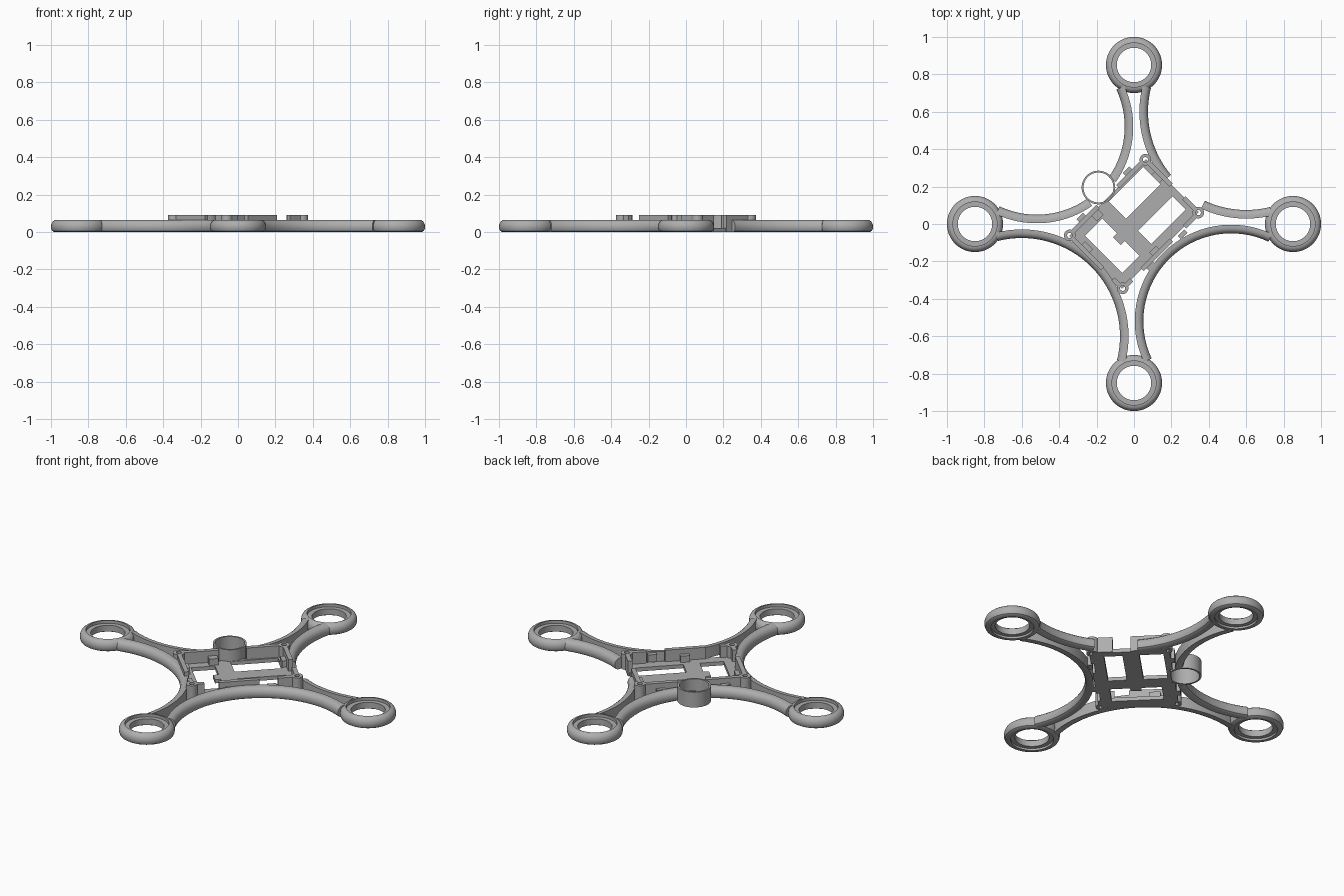
import bpy, bmesh, math
from mathutils import Matrix

cube = bpy.data.objects.get("Cube")
if cube:
    bpy.data.objects.remove(cube)

grey = bpy.data.materials.new("plastic_grey")
grey.use_nodes = True
grey.diffuse_color = (0.42, 0.42, 0.42, 1)
grey.node_tree.nodes["Principled BSDF"].inputs["Base Color"].default_value = grey.diffuse_color


def finish(name, bm, smooth):
    bmesh.ops.recalc_face_normals(bm, faces=bm.faces)
    mesh = bpy.data.meshes.new(name)
    bm.to_mesh(mesh)
    bm.free()
    mesh.materials.append(grey)
    obj = bpy.data.objects.new(name, mesh)
    bpy.context.collection.objects.link(obj)
    if smooth:
        bpy.ops.object.select_all(action='DESELECT')
        obj.select_set(True)
        bpy.context.view_layer.objects.active = obj
        bpy.ops.object.shade_smooth_by_angle(angle=math.radians(35))
    return obj


def sweep(name, center, profile, start=0, end=360, steps=48):
    """Turn a closed (radius, z) profile about a vertical axis."""
    bm = bmesh.new()
    full = end - start == 360
    rows = []
    for i in range(steps if full else steps + 1):
        a = math.radians(start + (end - start) * i / steps)
        rows.append([bm.verts.new((center[0] + r * math.cos(a),
                                   center[1] + r * math.sin(a), z)) for r, z in profile])
    n = len(profile)
    for i in range(steps):
        a, b = rows[i], rows[(i + 1) % len(rows)]
        for j in range(n):
            k = (j + 1) % n
            bm.faces.new((a[j], a[k], b[k], b[j]))
    if not full:
        bm.faces.new(rows[0])
        bm.faces.new(rows[-1])
    return finish(name, bm, True)


def boxes(name, spans, z0, z1):
    """Boxes given as (u0, u1, w0, w1) on axes turned 45 degrees."""
    bm = bmesh.new()
    for u0, u1, w0, w1 in spans:
        m = Matrix.Translation(((u0 + u1) / 2, (w0 + w1) / 2, (z0 + z1) / 2))
        bmesh.ops.create_cube(bm, size=1, matrix=m @ Matrix.Diagonal((u1 - u0, w1 - w0, z1 - z0, 1)))
    bmesh.ops.rotate(bm, verts=bm.verts, matrix=Matrix.Rotation(math.pi / 4, 3, 'Z'))
    return finish(name, bm, False)


def pipe(outer, inner, z0, z1):
    return [(inner, z0), (outer, z0), (outer, z1), (inner, z1)]


# Rounded outer edge shared by motor rings and arm rails: (depth, z)
EDGE = [(.016, 0), (.006, .006), (.001, .018), (0, .03), (.002, .042),
        (.008, .054), (.018, .062), (.03, .065)]

# Motor rings with an inner ledge
ring = [(.092, .012), (.115, .012), (.115, 0)] + [(.15 - d, z) for d, z in EDGE]
ring += [(.118, .065), (.118, .048), (.092, .048)]
for name, pos in (("front", (0, -.85)), ("back", (0, .85)), ("left", (.85, 0)), ("right", (-.85, 0))):
    sweep(name + "_motor_ring", pos, ring, steps=64)


# Curved arm rails
def rail(name, center, radius, start, end):
    profile = [(radius + d, z) for d, z in EDGE] + [(radius + .046, .065), (radius + .046, 0)]
    sweep(name, center, profile, start, end, 32)


rail("front_left_rail", (.52, -.52), .47, 65, 205)
rail("front_right_rail", (-.6, -.6), .525, -14, 104)
rail("back_left_rail_a", (.6, .6), .525, 166, 220)
rail("back_left_rail_b", (.6, .6), .525, 245, 284)
rail("back_right_rail_a", (-.52, .52), .47, -115, -55)
rail("back_right_rail_b", (-.52, .52), .47, -35, 25)

# Camera tube
sweep("camera_tube", (-.19, .195), pipe(.09, .08, 0, .09))

# Base plate with windows
boxes("base_plate", [
    (-.29, -.23, -.2, .2), (.25, .29, -.2, .2),
    (-.23, .25, -.2, -.14), (-.23, .25, .18, .2),
    (-.1, -.01, -.14, .18), (-.01, .25, -.04, .05),
    (-.23, -.1, .14, .18), (-.13, -.1, -.03, .03),
], 0, .022)

# Upright walls around the plate
boxes("frame_walls", [
    (-.26, -.22, -.215, -.19), (-.14, .08, -.215, -.19), (.18, .26, -.215, -.19),
    (-.26, -.07, .19, .215), (.08, .26, .19, .215),
    (-.3, -.275, -.05, .17), (-.3, -.275, -.17, -.13),
    (.275, .3, .007, .17), (.275, .3, -.17, -.09),
], 0, .09)

# Small clips and lugs inside the walls
boxes("clips", [
    (-.275, -.25, .06, .12), (.25, .275, .06, .12),
    (-.05, .0, -.19, -.165), (-.13, -.08, .15, .19), (.12, .17, -.235, -.21),
    (-.2, -.15, .21, .235), (.15, .2, .21, .235), (-.12, -.07, -.235, -.21),
], 0, .06)

# Corner screw posts
for u in (-.286, .286):
    for v in (-.2, .2):
        pos = ((u + v) / math.sqrt(2), (u - v) / math.sqrt(2))
        sweep("screw_post", pos, pipe(.031, .014, 0, .09), steps=24)
